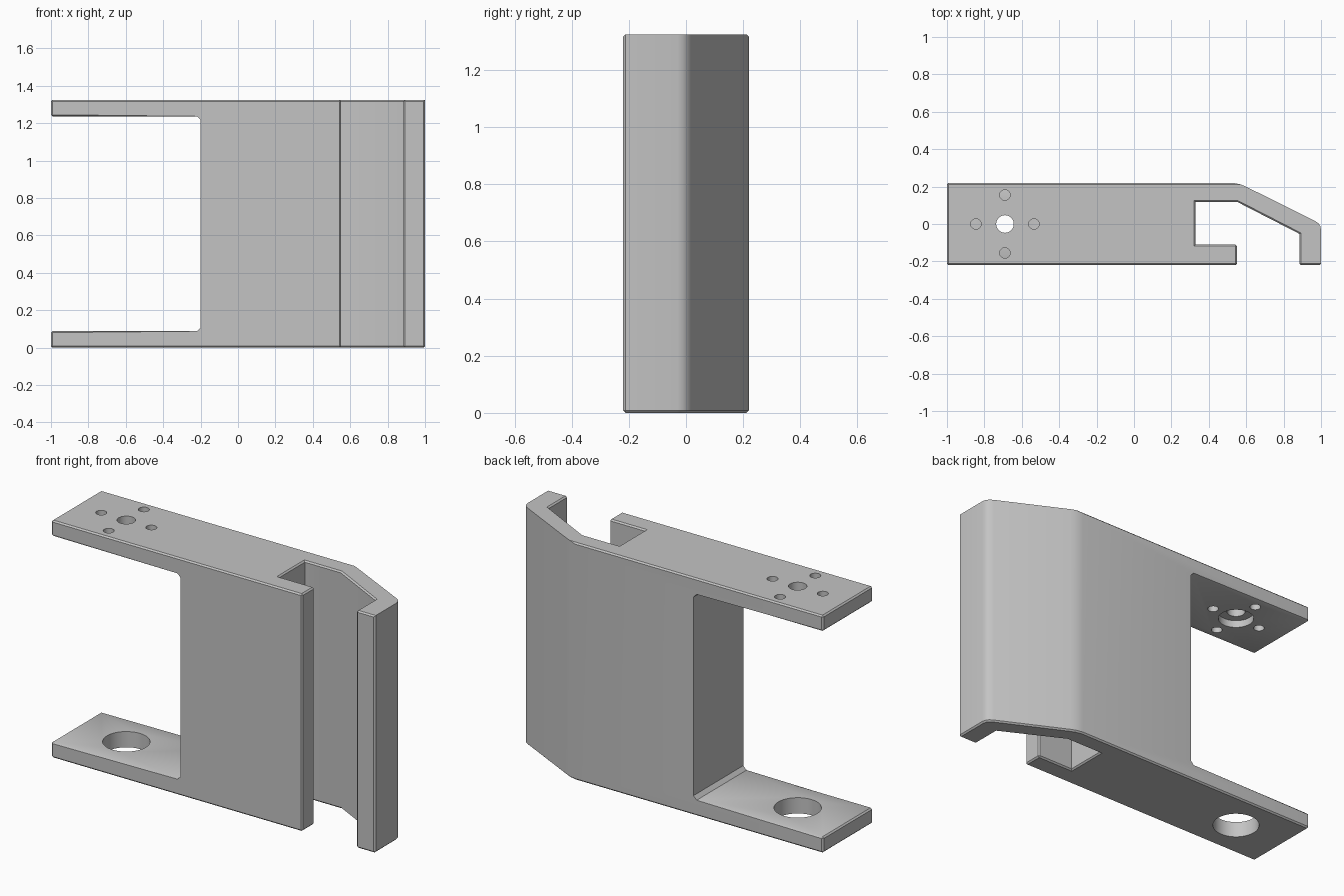
import bpy, bmesh
from mathutils import Vector

cube = bpy.data.objects.get("Cube")
if cube:
    bpy.data.objects.remove(cube, do_unlink=True)

HEIGHT = 1.325
PLATE = 0.088
CHAMFER = 0.02

grey = bpy.data.materials.new("plain grey")
grey.use_nodes = True
grey.diffuse_color = (0.55, 0.55, 0.55, 1)
grey.node_tree.nodes["Principled BSDF"].inputs["Base Color"].default_value = grey.diffuse_color


def prism(name, points, direction):
    """Extrude a closed outline along a direction."""
    bm = bmesh.new()
    face = bm.faces.new([bm.verts.new(p) for p in points])
    ext = bmesh.ops.extrude_face_region(bm, geom=[face])
    moved = [v for v in ext["geom"] if isinstance(v, bmesh.types.BMVert)]
    bmesh.ops.translate(bm, verts=moved, vec=Vector(direction))
    bmesh.ops.recalc_face_normals(bm, faces=bm.faces[:])
    mesh = bpy.data.meshes.new(name)
    bm.to_mesh(mesh)
    bm.free()
    mesh.materials.append(grey)
    obj = bpy.data.objects.new(name, mesh)
    bpy.context.collection.objects.link(obj)
    return obj


def cylinder(name, x, y, radius, low, high):
    bpy.ops.mesh.primitive_cylinder_add(vertices=40, radius=radius, depth=high - low,
                                        location=(x, y, (low + high) / 2))
    obj = bpy.context.object
    obj.name = name
    obj.data.materials.append(grey)
    return obj


def cut(body, cutter):
    """Subtract a cutter and discard it."""
    cutter.hide_render = True
    mod = body.modifiers.new("cut", 'BOOLEAN')
    mod.operation = 'DIFFERENCE'
    mod.solver = 'EXACT'
    mod.object = cutter
    bpy.ops.object.select_all(action='DESELECT')
    bpy.context.view_layer.objects.active = body
    body.select_set(True)
    bpy.ops.object.modifier_apply(modifier=mod.name)
    bpy.data.objects.remove(cutter, do_unlink=True)


# Plan outline: block, slot, sloping arm and hooked lip
outline = [(-1, -0.22), (0.55, -0.22), (0.55, -0.11), (0.31 + CHAMFER, -0.11),
           (0.31 + CHAMFER, 0.118), (0.552, 0.118), (0.885, -0.053), (0.885, -0.22),
           (1, -0.22), (1, -0.03), (0.996, -0.012), (0.985, 0.005), (0.965, 0.018),
           (0.6, 0.199), (0.57, 0.212), (0.53, 0.22), (-1, 0.22)]
# The slot wall is set back so its chamfer reaches full width at the rim
bracket = prism("clip_bracket", [(x, y, 0) for x, y in outline], (0, 0, HEIGHT))

# Open window leaving an upper and a lower plate
top = HEIGHT - PLATE
window = [(-1.2, PLATE), (-0.22, PLATE), (-0.2, PLATE + CHAMFER),
          (-0.2, top - CHAMFER), (-0.22, top), (-1.2, top)]
cut(bracket, prism("window_cutter", [(x, -0.5, z) for x, z in window], (0, 1, 0)))

# Chamfer the square outer edges, leaving the window wall and the arm's upper rim sharp
bm = bmesh.new()
bm.from_mesh(bracket.data)
bmesh.ops.remove_doubles(bm, verts=bm.verts[:], dist=0.0005)
bmesh.ops.dissolve_limit(bm, angle_limit=0.02, verts=bm.verts[:], edges=bm.edges[:])
bm.normal_update()


def wants_chamfer(edge):
    if len(edge.link_faces) != 2 or not edge.is_convex or edge.calc_face_angle() < 1:
        return False
    mid = (edge.verts[0].co + edge.verts[1].co) / 2
    if -0.23 < mid.x < -0.19 and 0.05 < mid.z < HEIGHT - 0.05:
        return False
    on_rim = mid.z > HEIGHT - 0.01
    outward = any(f.normal.x > 0.1 for f in edge.link_faces)
    return not (on_rim and outward and mid.x + mid.y > 0.6)


bmesh.ops.bevel(bm, geom=[e for e in bm.edges if wants_chamfer(e)], offset=CHAMFER,
                offset_type='OFFSET', segments=1, profile=0.5, affect='EDGES',
                clamp_overlap=True)
bm.to_mesh(bracket.data)
bm.free()

# Mounting holes: centre bore with recess, four screw holes, large lower opening
cx = -0.69
cut(bracket, cylinder("centre_bore_cutter", cx, 0, 0.047, top - 0.1, HEIGHT + 0.1))
cut(bracket, cylinder("recess_cutter", cx, 0, 0.092, top - 0.1, top + 0.04))
for dx, dy in ((1, 0), (-1, 0), (0, 1), (0, -1)):
    cut(bracket, cylinder("screw_hole_cutter", cx + dx * 0.155, dy * 0.155, 0.028,
                          top - 0.1, HEIGHT + 0.1))
cut(bracket, cylinder("lower_opening_cutter", cx, 0, 0.12, -0.1, PLATE + 0.1))

# Smooth the bends and bores, keep the chamfers crisp
bpy.ops.object.select_all(action='DESELECT')
bpy.context.view_layer.objects.active = bracket
bracket.select_set(True)
bpy.ops.object.shade_smooth_by_angle(angle=0.52)
